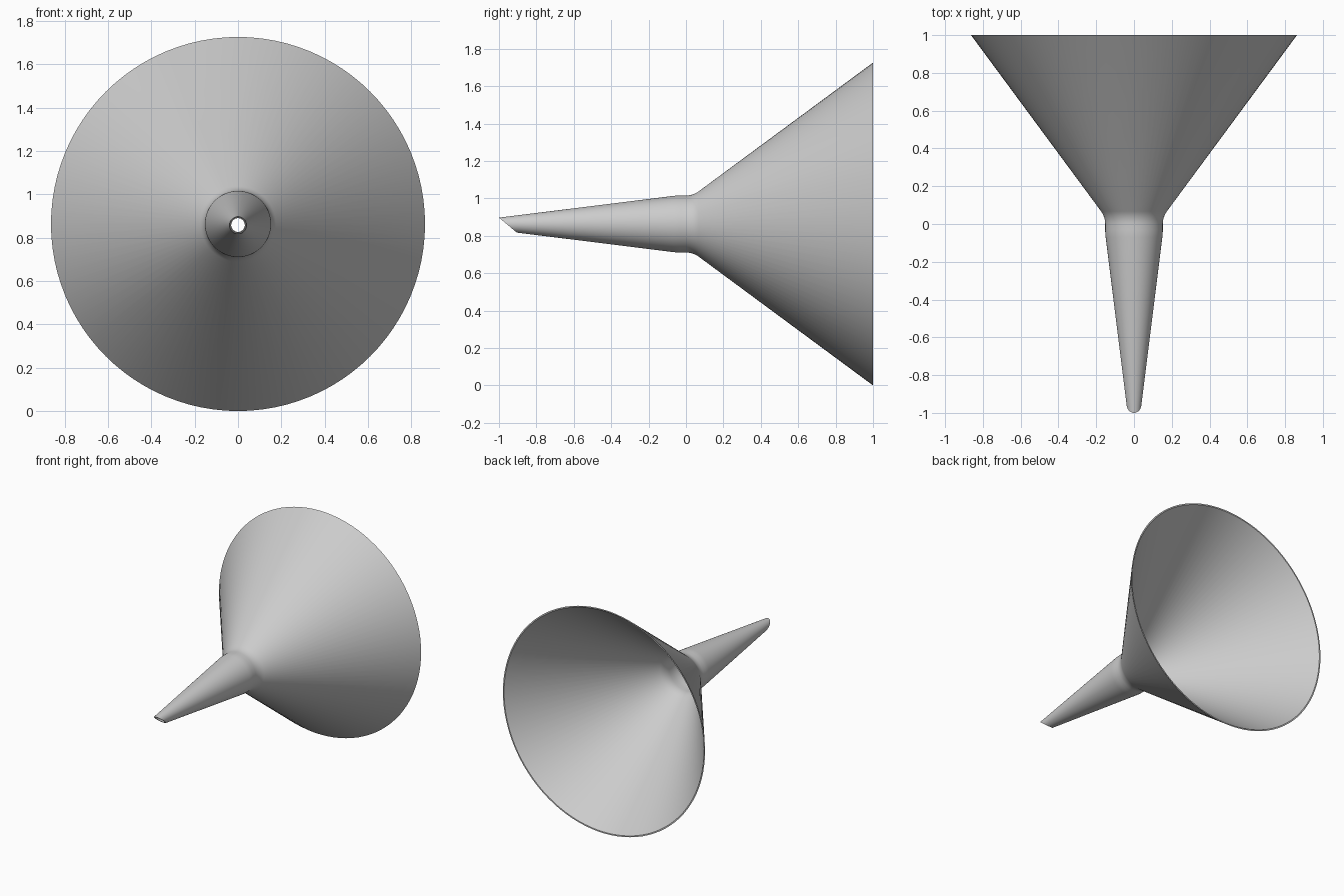
import bpy, bmesh, math
from mathutils import Vector

if "Cube" in bpy.data.objects:
    bpy.data.objects.remove(bpy.data.objects["Cube"])

R, SEG, WALL = 0.863, 96, 0.008

# Outer profile (y, radius): spout, throat curve, wide cone
outer = [(-1.06, 0.0265), (-0.07, 0.150), (-0.05, 0.152), (-0.03, 0.1525), (0.0, 0.1525)]
for i in range(1, 7):
    a = math.radians(36) * i / 6
    outer.append((0.115 * math.sin(a), 0.1525 + 0.115 * (1 - math.cos(a))))
outer.append((1.0, R))


# Inner profile: outer shifted inward along its normal
def inset(i):
    a, b = outer[max(i - 1, 0)], outer[min(i + 1, len(outer) - 1)]
    if i == len(outer) - 1:
        d = Vector((b[0] - a[0], b[1] - a[1])).normalized()
        return (1.0, outer[i][1] - WALL / d.x)
    d = Vector((b[0] - a[0], b[1] - a[1])).normalized()
    return (outer[i][0] + d.y * WALL, outer[i][1] - d.x * WALL)


profile = outer + [inset(i) for i in reversed(range(len(outer)))]

# Lathe around the y axis
bm = bmesh.new()
rings = []
for y, r in profile:
    rings.append([bm.verts.new((r * math.cos(2 * math.pi * k / SEG), y,
                                R + r * math.sin(2 * math.pi * k / SEG))) for k in range(SEG)])
for p, q in zip(rings, rings[1:]):
    for k in range(SEG):
        n = (k + 1) % SEG
        bm.faces.new((p[k], p[n], q[n], q[k]))

# Slanted cut at the spout tip, with the wall thickness closed
top, low = Vector((0, -1.0, R + 0.034)), Vector((0, -0.905, R - 0.0455))
t = low - top
normal = Vector((0, t.z, -t.y))
bmesh.ops.bisect_plane(bm, geom=bm.verts[:] + bm.edges[:] + bm.faces[:], dist=1e-6,
                       plane_co=top, plane_no=normal, clear_inner=False, clear_outer=False)
bmesh.ops.delete(bm, geom=[f for f in bm.faces
                           if (f.calc_center_median() - top).dot(normal) * normal.y < 0
                           ], context='FACES')
bmesh.ops.bridge_loops(bm, edges=[e for e in bm.edges if e.is_boundary])
bmesh.ops.recalc_face_normals(bm, faces=bm.faces[:])

mesh = bpy.data.meshes.new("funnel")
bm.to_mesh(mesh)
bm.free()
funnel = bpy.data.objects.new("funnel", mesh)
bpy.context.collection.objects.link(funnel)
bpy.context.view_layer.objects.active = funnel
funnel.select_set(True)
bpy.ops.object.shade_smooth_by_angle(angle=math.radians(30))
